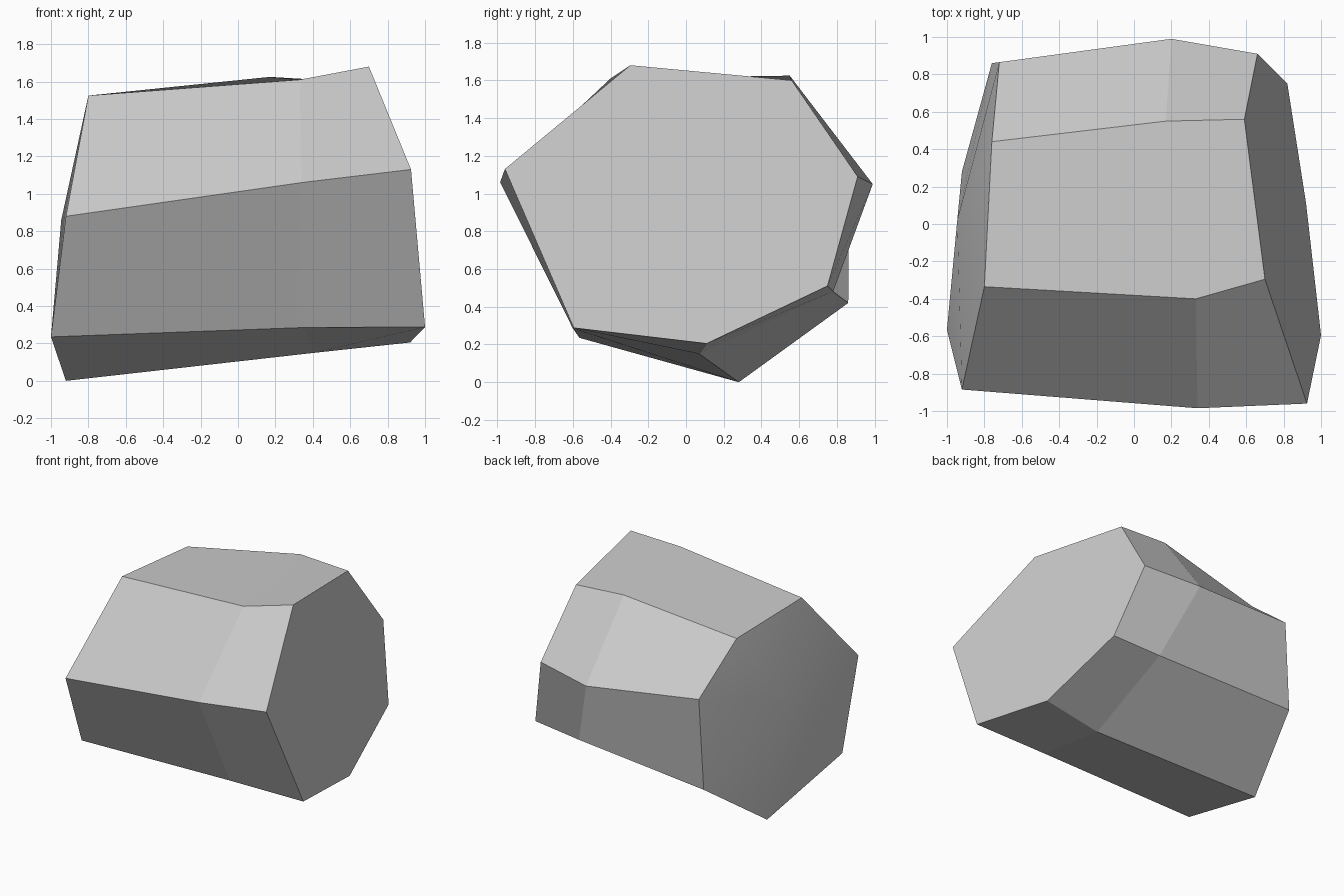
import bpy
import bmesh
from mathutils import Vector

# Remove the default cube only
default_cube = bpy.data.objects.get("Cube")
if default_cube:
    bpy.data.objects.remove(default_cube, do_unlink=True)

# Three seven-sided sections, each listed from the top front corner round the back
left_section = [(-.8, -.335, 1.525), (-.76, .44, 1.48), (-.72, .865, 1.14),
                (-.76, .86, .42), (-.92, .28, 0), (-1, -.565, .235), (-.92, -.885, .88)]
middle_section = [(.33, -.4, 1.61), (.17, .55, 1.625), (.2, .99, 1.05),
                  (.41, .78, .48), (.41, .07, .15), (.35, -.6, .285), (.34, -.985, 1.06)]
right_section = [(.7, -.295, 1.68), (.59, .56, 1.6), (.66, .91, 1.09),
                 (.82, .75, .51), (.92, .11, .205), (1, -.595, .288), (.925, -.96, 1.13)]
left_peak = Vector((-.945, .02, .86))


def make_material(name, colour):
    """Create a plain material with one flat colour."""
    material = bpy.data.materials.new(name)
    material.use_nodes = True
    material.diffuse_color = colour
    shader = material.node_tree.nodes["Principled BSDF"]
    shader.inputs["Base Color"].default_value = colour
    shader.inputs["Roughness"].default_value = .9
    return material


def bridge(bm, first, second):
    """Join two sections with a band of flat quads."""
    count = len(first)
    for i in range(count):
        j = (i + 1) % count
        bm.faces.new((first[i], first[j], second[j], second[i]))


def build_boulder():
    bm = bmesh.new()
    sections = [[bm.verts.new(point) for point in section]
                for section in (left_section, middle_section, right_section)]
    for first, second in zip(sections, sections[1:]):
        bridge(bm, first, second)

    # Flat cap on the right end
    bm.faces.new(sections[-1])

    # Gently bulged, smooth cap on the left end, with a sharp rim
    rim = sections[0]
    peak = bm.verts.new(left_peak)
    for corner, following in zip(rim, rim[1:] + rim[:1]):
        face = bm.faces.new((corner, peak, following))
        face.smooth = True
        bm.edges.get((corner, following)).smooth = False

    bmesh.ops.recalc_face_normals(bm, faces=bm.faces)
    mesh = bpy.data.meshes.new("boulder")
    bm.to_mesh(mesh)
    bm.free()
    boulder = bpy.data.objects.new("boulder", mesh)
    bpy.context.collection.objects.link(boulder)
    return boulder


stone_grey = make_material("stone grey", (.6, .6, .6, 1))
build_boulder().data.materials.append(stone_grey)
